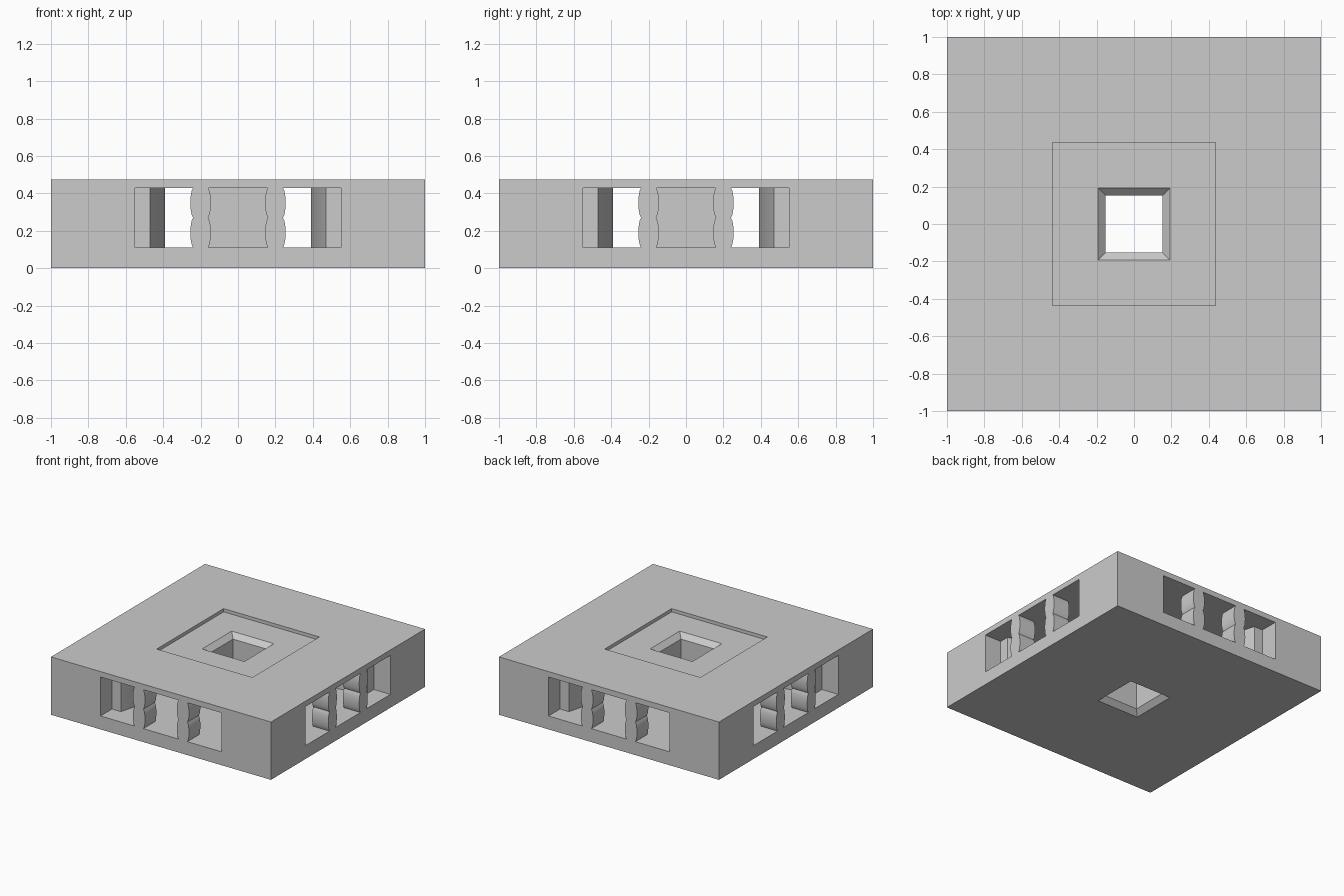
import bpy
import bmesh
import math
from mathutils import Matrix, Vector

if "Cube" in bpy.data.objects:
    bpy.data.objects.remove(bpy.data.objects["Cube"], do_unlink=True)

HEIGHT, FLOOR, CEILING, RECESS = 0.475, 0.11, 0.43, 0.448
WALL = 0.85

grey = bpy.data.materials.new("plain grey")
grey.use_nodes = True
grey.diffuse_color = (0.6, 0.6, 0.6, 1)
grey.node_tree.nodes["Principled BSDF"].inputs["Base Color"].default_value = grey.diffuse_color


def add_prism(bm, points, depth):
    """Extrude a closed loop of points along the depth vector."""
    base = bm.faces.new([bm.verts.new(p) for p in points])
    top = bmesh.ops.extrude_face_region(bm, geom=[base])["geom"]
    verts = [v for v in top if isinstance(v, bmesh.types.BMVert)]
    bmesh.ops.translate(bm, verts=verts, vec=depth)


def add_frustum(bm, z0, half0, z1, half1):
    """Square block whose half width changes from bottom to top."""
    verts = bmesh.ops.create_cube(bm, size=2)["verts"]
    for v in verts:
        z, h = (z1, half1) if v.co.z > 0 else (z0, half0)
        v.co = Vector((v.co.x * h, v.co.y * h, z))


def make_object(name, bm):
    bmesh.ops.recalc_face_normals(bm, faces=bm.faces)
    mesh = bpy.data.meshes.new(name)
    bm.to_mesh(mesh)
    bm.free()
    mesh.materials.append(grey)
    obj = bpy.data.objects.new(name, mesh)
    bpy.context.collection.objects.link(obj)
    return obj


def block(name, *sizes):
    bm = bmesh.new()
    add_frustum(bm, *sizes)
    return make_object(name, bm)


def carve(target, cutter):
    cutter.hide_render = True
    mod = target.modifiers.new("carve", "BOOLEAN")
    mod.operation, mod.solver, mod.object = "DIFFERENCE", "EXACT", cutter
    bpy.context.view_layer.objects.active = target
    bpy.ops.object.modifier_apply(modifier=mod.name)
    bpy.data.objects.remove(cutter, do_unlink=True)


# Slab body
body = block("slab_body", 0, 1, HEIGHT, 1)

# Cross-shaped inner room with tapered arms and rounded corner piers
near, centre, radius = 0.39, 0.57, 0.18
quarter = [(0.47, -WALL - 0.002), (0.47, -WALL), (near, -centre)]
for i in range(1, 6):
    a = math.pi / 2 * i / 6
    quarter.append((centre - radius * math.cos(a), -centre + radius * math.sin(a)))
quarter += [(centre, -near), (WALL, -0.47), (WALL + 0.002, -0.47)]
plan = []
for k in range(4):
    turn = Matrix.Rotation(k * math.pi / 2, 3, "Z")
    plan += [turn @ Vector((x, y, FLOOR)) for x, y in quarter]
bm = bmesh.new()
add_prism(bm, plan, (0, 0, CEILING - FLOOR))
room = make_object("room_cutter", bm)
carve(room, block("core_cutter", 0, 0.2, HEIGHT, 0.2))
carve(body, room)

# Side openings, parted by posts with two soft bulges
steps = 20
wave = []
for i in range(steps + 1):
    t = i / steps
    bulge = 0.015 * abs(math.sin(2 * math.pi * t)) ** 0.6
    wave.append((FLOOR + (CEILING - FLOOR) * t, 0.04 + bulge))
middle = [(0.2 - w, z) for z, w in wave] + [(w - 0.2, z) for z, w in reversed(wave)]
right = [(0.55, FLOOR), (0.55, CEILING)] + [(0.2 + w, z) for z, w in reversed(wave)]
left = [(-x, z) for x, z in right]
bm = bmesh.new()
for k in range(4):
    turn = Matrix.Rotation(k * math.pi / 2, 3, "Z")
    for outline in (left, middle, right):
        loop = [turn @ Vector((x, -1.1, z)) for x, z in outline]
        add_prism(bm, loop, turn @ Vector((0, 1.1 - WALL, 0)))
carve(body, make_object("opening_cutter", bm))

# Shallow top recess and the central shaft, flared at both ends
carve(body, block("recess_cutter", RECESS, 0.435, HEIGHT + 0.1, 0.435))
carve(body, block("shaft_cutter", -0.1, 0.152, HEIGHT + 0.1, 0.152))
carve(body, block("top_flare_cutter", RECESS - 0.04, 0.152, RECESS + 0.01, 0.202))
carve(body, block("bottom_flare_cutter", -0.01, 0.202, 0.04, 0.152))

# Soft shading on the post bulges, crisp edges elsewhere
bpy.ops.object.select_all(action="DESELECT")
body.select_set(True)
bpy.context.view_layer.objects.active = body
bpy.ops.object.shade_smooth_by_angle(angle=math.radians(25))
